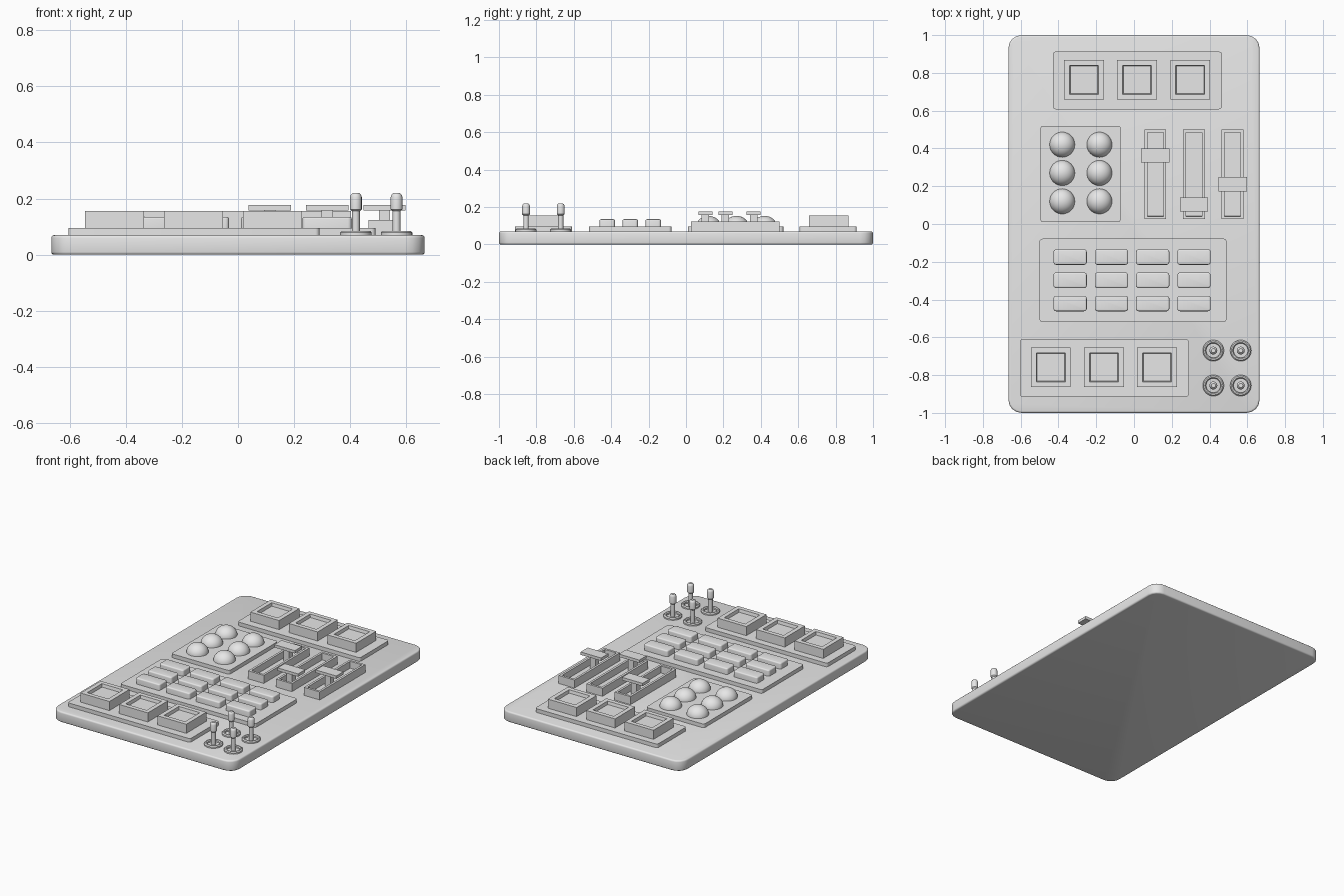
import bpy, bmesh, math
from mathutils import Matrix

if "Cube" in bpy.data.objects:
    bpy.data.objects.remove(bpy.data.objects["Cube"], do_unlink=True)

grey = bpy.data.materials.new("panel_grey")
grey.use_nodes = True
grey.diffuse_color = (0.8, 0.8, 0.8, 1)
grey.node_tree.nodes["Principled BSDF"].inputs["Base Color"].default_value = (0.8, 0.8, 0.8, 1)


def finish(name, bm, smooth=True):
    bmesh.ops.recalc_face_normals(bm, faces=bm.faces)
    mesh = bpy.data.meshes.new(name)
    bm.to_mesh(mesh)
    bm.free()
    mesh.materials.append(grey)
    ob = bpy.data.objects.new(name, mesh)
    bpy.context.collection.objects.link(ob)
    if smooth:
        bpy.ops.object.select_all(action='DESELECT')
        bpy.context.view_layer.objects.active = ob
        ob.select_set(True)
        bpy.ops.object.shade_smooth_by_angle(angle=math.radians(35))
    return ob


def block(name, x, y, w, d, z0, z1, corner=0, edge=0, bottom=False, rim=None, slope=0, depth=0):
    """Box with rounded corners, softened rims and an optional recess in the top."""
    bm = bmesh.new()
    bmesh.ops.create_cube(bm, size=1, matrix=Matrix.Translation((x, y, (z0 + z1) / 2))
                          @ Matrix.Diagonal((w, d, z1 - z0, 1)))
    if corner:
        upright = [e for e in bm.edges if abs(e.verts[0].co.z - e.verts[1].co.z) > 1e-4]
        bmesh.ops.bevel(bm, geom=upright, offset=corner, segments=4, profile=0.5, affect='EDGES')
    if edge:
        rims = [e for e in bm.edges if abs(e.verts[0].co.z - e.verts[1].co.z) < 1e-4
                and (bottom or e.verts[0].co.z > z1 - 1e-4)]
        bmesh.ops.bevel(bm, geom=rims, offset=edge, segments=3, profile=0.5, affect='EDGES')
    if rim:
        bm.normal_update()
        top = max(bm.faces, key=lambda f: f.calc_center_median().z)
        bmesh.ops.inset_region(bm, faces=[top], thickness=rim)
        bmesh.ops.inset_region(bm, faces=[top], thickness=slope, depth=-depth)
    return finish(name, bm, corner or edge)


def lathe(name, x, y, profile, steps=32):
    """Turned part from (radius, height) points."""
    bm = bmesh.new()
    verts = [bm.verts.new((r, 0, z)) for r, z in profile]
    edges = [bm.edges.new(pair) for pair in zip(verts, verts[1:])]
    bmesh.ops.spin(bm, geom=verts + edges, cent=(0, 0, 0), axis=(0, 0, 1),
                   angle=math.tau, steps=steps)
    bmesh.ops.remove_doubles(bm, verts=bm.verts, dist=1e-5)
    bmesh.ops.translate(bm, verts=bm.verts, vec=(x, y, 0))
    return finish(name, bm)


BASE, PLATE = 0.07, 0.095

# Base slab
block("base", 0, 0, 1.33, 2, 0, BASE, corner=0.07, edge=0.01, bottom=True)

# Two rows of large square buttons
for row, px, py, first in (("back", 0.018, 0.76, -0.265), ("front", -0.157, -0.762, -0.44)):
    block(f"{row}_button_plate", px, py, 0.895, 0.305, BASE - 0.01, PLATE, corner=0.015)
    for i in range(3):
        block(f"{row}_square_button_{i + 1}", first + 0.281 * i, py + 0.003, 0.21, 0.21,
              PLATE - 0.01, 0.155, rim=0.04, slope=0.006, depth=0.02)

# Dome buttons
block("dome_plate", -0.283, 0.265, 0.425, 0.51, BASE - 0.01, PLATE, corner=0.015)
dome = [(0.067 * math.cos(a), PLATE - 0.002 + 0.06 * math.sin(a))
        for a in (math.pi / 2 * k / 10 for k in range(11))]
for i, x in enumerate((-0.38, -0.183)):
    for j, y in enumerate((0.12, 0.27, 0.42)):
        lathe(f"dome_button_{i + 1}_{j + 1}", x, y, dome)

# Keypad
block("keypad_plate", -0.005, -0.298, 0.99, 0.44, BASE - 0.01, PLATE, corner=0.015)
for i in range(4):
    for j in range(3):
        block(f"key_{i + 1}_{j + 1}", -0.338 + 0.2185 * i, -0.175 - 0.123 * j, 0.176, 0.082,
              PLATE - 0.01, 0.135, corner=0.014, edge=0.008)

# Sliders: hollow track, stem and flat cap
for i, (x, y) in enumerate(((0.113, 0.362), (0.318, 0.103), (0.522, 0.21))):
    block(f"slider_track_{i + 1}", x, 0.263, 0.115, 0.475, BASE - 0.01, 0.123,
          rim=0.021, slope=0.001, depth=0.045)
    block(f"slider_stem_{i + 1}", x, y, 0.04, 0.04, BASE, 0.165)
    block(f"slider_cap_{i + 1}", x, y, 0.15, 0.075, 0.158, 0.177)

# Toggle switches: ring collar and rounded lever
ring = [(0.038, BASE - 0.005), (0.038, 0.08), (0.043, 0.085), (0.05, 0.085),
        (0.056, 0.079), (0.056, BASE - 0.005), (0.038, BASE - 0.005)]
lever = [(0.014, BASE - 0.005), (0.014, 0.155), (0.021, 0.162), (0.021, 0.205),
         (0.018, 0.214), (0.011, 0.22), (0, 0.22)]
for i, x in enumerate((0.42, 0.565)):
    for j, y in enumerate((-0.67, -0.855)):
        lathe(f"toggle_ring_{i + 1}_{j + 1}", x, y, ring)
        lathe(f"toggle_lever_{i + 1}_{j + 1}", x, y, lever, 16)
